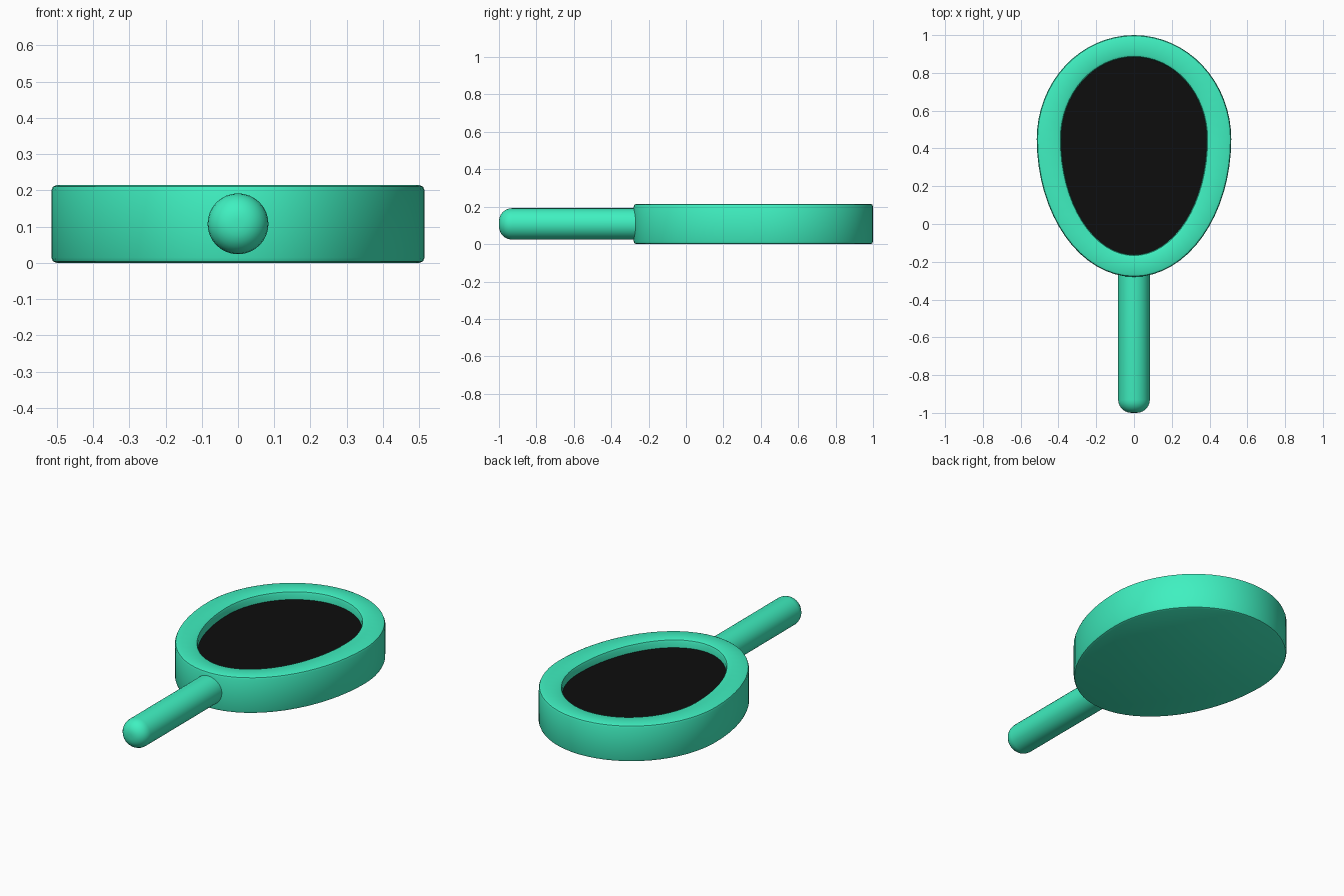
import bpy, bmesh
from math import sin, cos, pi

if "Cube" in bpy.data.objects:
    bpy.data.objects.remove(bpy.data.objects["Cube"])


def material(name, color):
    m = bpy.data.materials.new(name)
    m.diffuse_color = color
    m.use_nodes = True
    m.node_tree.nodes["Principled BSDF"].inputs["Base Color"].default_value = m.diffuse_color
    return m


def loft(name, rings, mat):
    """Skin a stack of closed rings and cap both ends."""
    bm = bmesh.new()
    loops = [[bm.verts.new(p) for p in ring] for ring in rings]
    n = len(loops[0])
    for a, b in zip(loops, loops[1:]):
        for i in range(n):
            j = (i + 1) % n
            bm.faces.new((a[i], a[j], b[j], b[i]))
    bm.faces.new(loops[0][::-1])
    bm.faces.new(loops[-1])
    bmesh.ops.recalc_face_normals(bm, faces=bm.faces)
    me = bpy.data.meshes.new(name)
    bm.to_mesh(me)
    bm.free()
    ob = bpy.data.objects.new(name, me)
    bpy.context.collection.objects.link(ob)
    me.materials.append(mat)
    bpy.ops.object.select_all(action='DESELECT')
    ob.select_set(True)
    bpy.context.view_layer.objects.active = ob
    bpy.ops.object.shade_smooth_by_angle(angle=0.6)
    return ob


def egg(inset, z, n=64):
    """Egg outline: short half ellipse at the top, longer one at the handle."""
    pts = []
    for i in range(n):
        t = 2 * pi * i / n
        ry = (0.55 if sin(t) > 0 else 0.73) - inset * 0.9
        pts.append(((0.515 - inset) * cos(t), 0.45 + ry * sin(t), z))
    return pts


def circle(r, y, n=32):
    return [(r * cos(2 * pi * i / n), y, 0.108 + r * sin(2 * pi * i / n))
            for i in range(n)]


green = material("green", (0.05, 0.87, 0.53, 1))
black = material("black", (0.004, 0.004, 0.004, 1))

# Frame: solid egg with rounded edges and a shallow recess
H, B = 0.215, 0.015
profile = [(B, 0), (B * 0.3, B * 0.3), (0, B), (0, H - B),
           (B * 0.3, H - B * 0.3), (B, H),
           (0.113, H), (0.125, H - 0.005), (0.13, H - 0.017), (0.13, 0.15)]
loft("mirror_frame", [egg(i, z) for i, z in profile], green)

# Glass: thin black plate in the recess
loft("mirror_glass", [egg(0.129, 0.149), egg(0.129, 0.167)], black)

# Handle: round bar with a rounded end
R, E = 0.084, 0.07
ends = [(R - E + E * sin(a), -1 + E - E * cos(a))
        for a in [k * pi / 12 for k in range(7)]]
loft("handle", [circle(r, y) for r, y in ends + [(R, -0.2)]], green)
